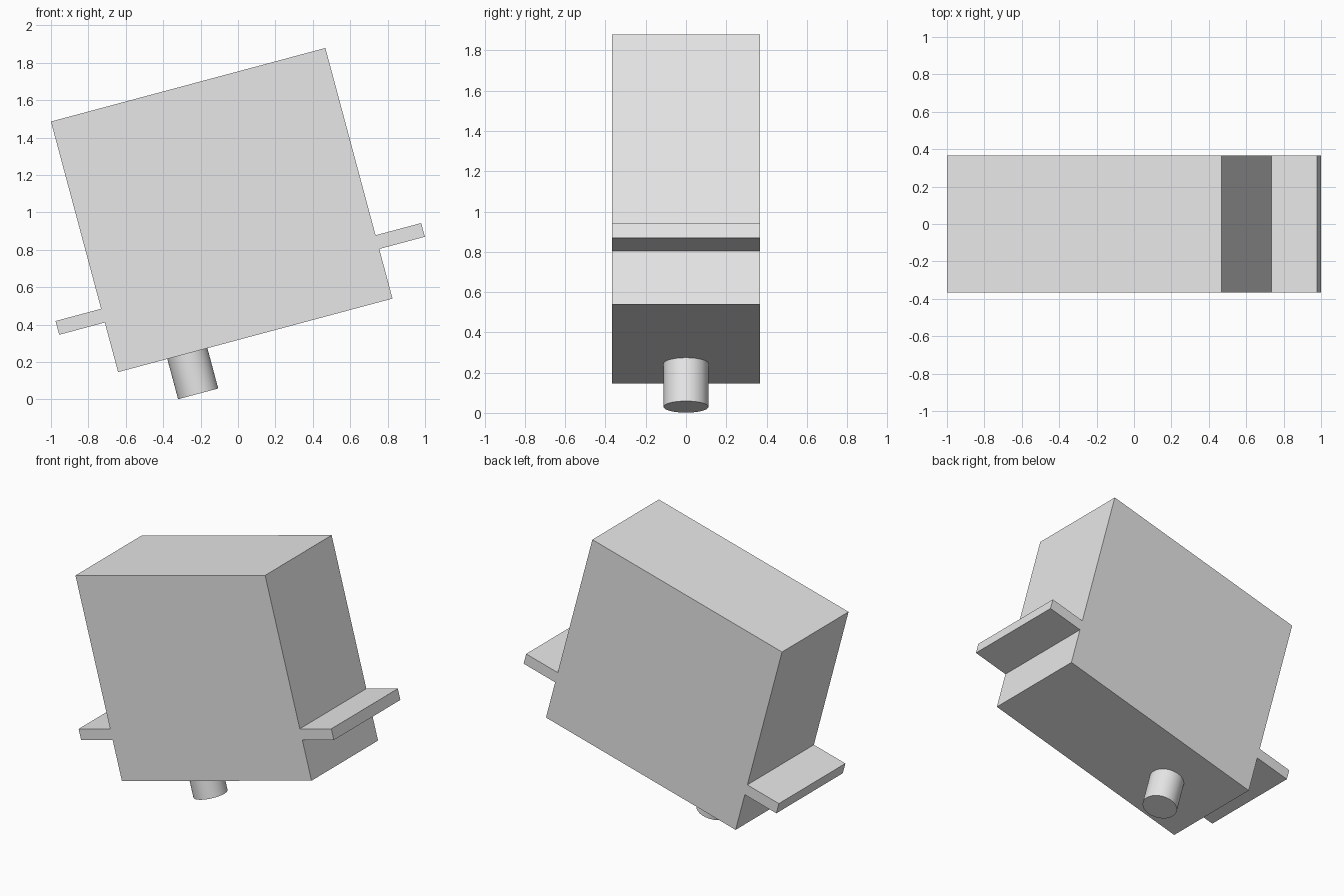
import bpy
import math
from mathutils import Matrix, Vector

cube = bpy.data.objects.get("Cube")
if cube:
    bpy.data.objects.remove(cube, do_unlink=True)

# Single plain grey
GREY = (0.8, 0.8, 0.8, 1.0)
grey = bpy.data.materials.new("light grey")
grey.use_nodes = True
grey.diffuse_color = GREY
grey.node_tree.nodes["Principled BSDF"].inputs["Base Color"].default_value = GREY

# The whole motor is tilted about the y axis around the body centre
TILT = Matrix.Translation((-0.087, 0, 1.0125)) @ Matrix.Rotation(math.radians(-15), 4, 'Y')
DEPTH = 0.735


def place(name, centre):
    """Name the new part, colour it and bake the tilted placement."""
    obj = bpy.context.object
    obj.name = name
    obj.data.materials.append(grey)
    obj.data.transform(TILT @ Matrix.Translation(Vector(centre)))
    return obj


def box(name, centre, size):
    bpy.ops.mesh.primitive_cube_add(size=1)
    bpy.context.object.data.transform(Matrix.Diagonal((*size, 1)))
    return place(name, centre)


# Main housing
WIDTH, HEIGHT = 1.519, 1.387
box("housing", (0, 0, 0), (WIDTH, DEPTH, HEIGHT))

# Mounting tabs on both sides
TAB = 0.2525
for side, name in ((1, "left_mounting_tab"), (-1, "right_mounting_tab")):
    box(name, (side * (WIDTH + TAB) / 2, 0, -0.381), (TAB, DEPTH, 0.076))

# Output shaft under the housing
SHAFT = 0.223
bpy.ops.mesh.primitive_cylinder_add(vertices=48, radius=0.111, depth=SHAFT)
place("output_shaft", (-0.376, 0, -(HEIGHT + SHAFT) / 2))
bpy.ops.object.shade_smooth_by_angle()
